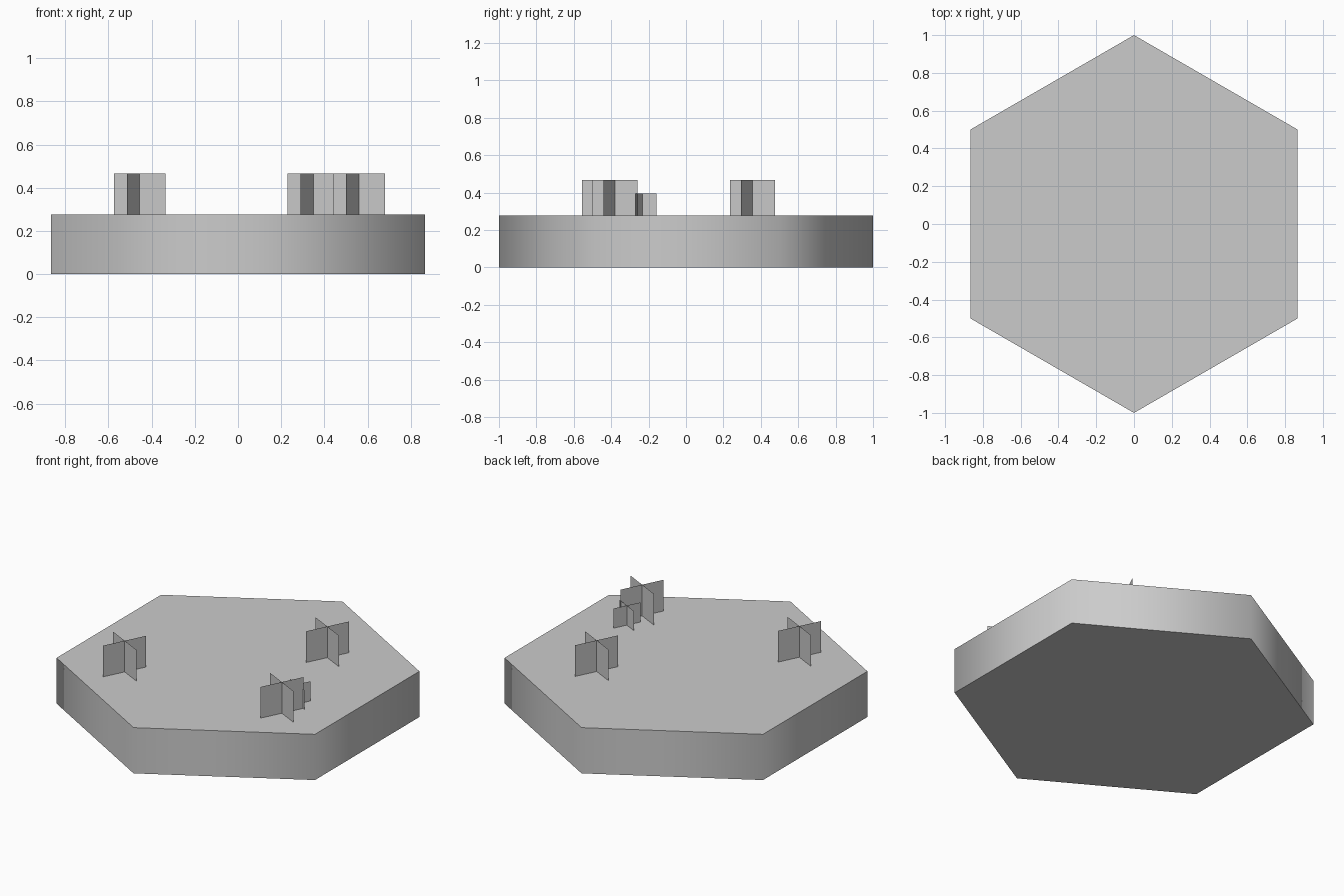
import bpy, math

if "Cube" in bpy.data.objects:
    bpy.data.objects.remove(bpy.data.objects["Cube"])

TOP = 0.277

def add_mesh(name, verts, faces):
    mesh = bpy.data.meshes.new(name)
    mesh.from_pydata(verts, [], faces)
    obj = bpy.data.objects.new(name, mesh)
    bpy.context.collection.objects.link(obj)
    return obj

# Hexagonal ground tile, points facing +y and -y, sides shaded smooth
bpy.ops.mesh.primitive_cylinder_add(vertices=6, radius=1, depth=TOP,
                                    location=(0, 0, TOP / 2))
tile = bpy.context.object
tile.name = "hex_tile"
bpy.ops.object.shade_smooth_by_angle(angle=math.radians(65))

# Grass tuft: two crossed upright cards
def grass_tuft(name, x, y, scale=1.0):
    verts, faces = [], []
    h = 0.189 * scale
    for dx, dy in ((0.06, 0.12), (0.12, -0.06)):
        dx, dy, n = dx * scale, dy * scale, len(verts)
        verts += [(-dx, -dy, 0), (dx, dy, 0), (dx, dy, h), (-dx, -dy, h)]
        faces.append((n, n + 1, n + 2, n + 3))
    tuft = add_mesh(name, verts, faces)
    tuft.location = (x, y, TOP)

grass_tuft("grass_tuft_left", -0.455, -0.435)
grass_tuft("grass_tuft_back", 0.35, 0.355)
grass_tuft("grass_tuft_right", 0.56, -0.38)
grass_tuft("grass_tuft_small", 0.56, -0.233, 0.63)
